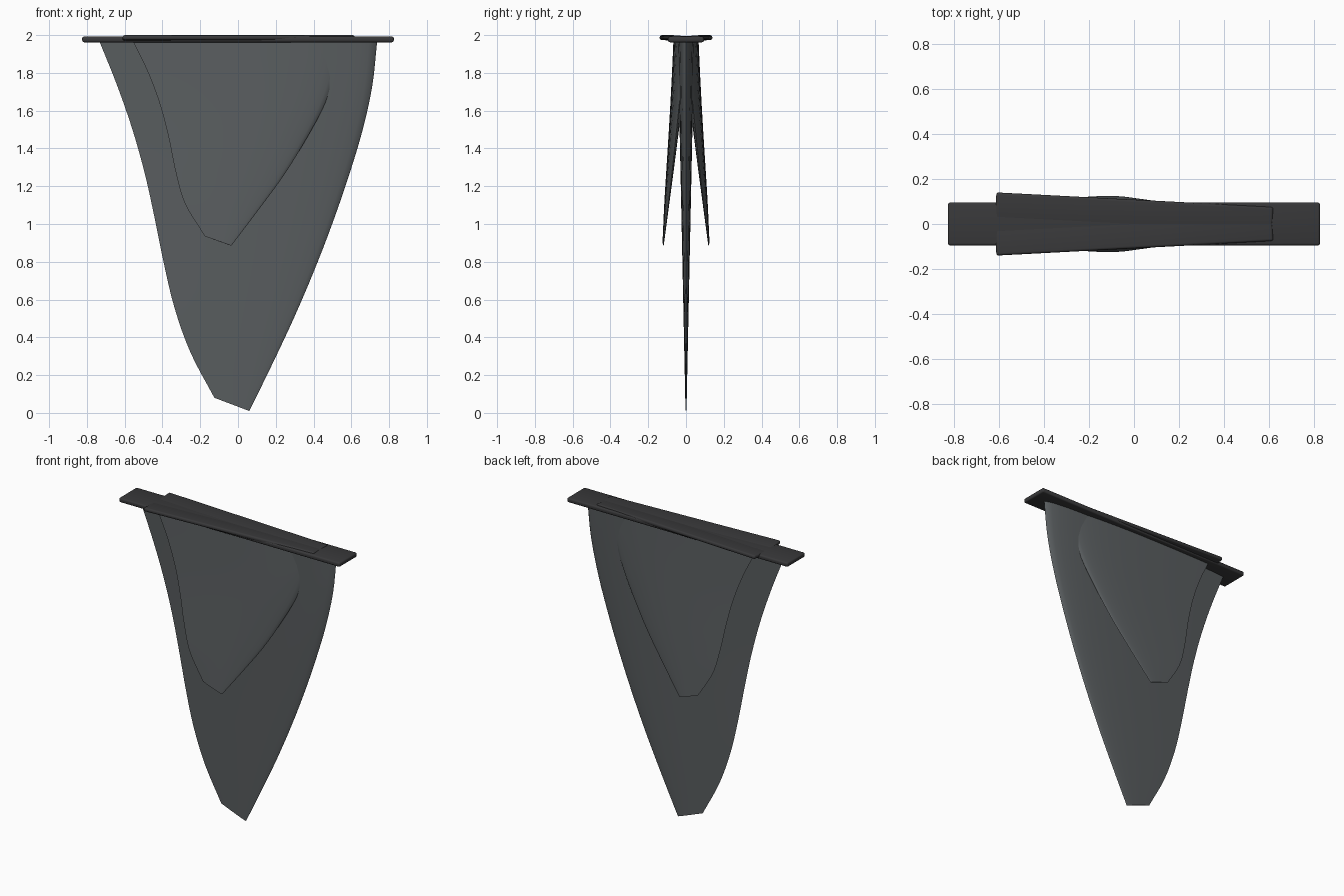
import bpy, bmesh, math
from mathutils import Matrix, Vector

if "Cube" in bpy.data.objects:
    bpy.data.objects.remove(bpy.data.objects["Cube"])


def material(name, color):
    m = bpy.data.materials.new(name)
    m.diffuse_color = color
    m.use_nodes = True
    m.node_tree.nodes["Principled BSDF"].inputs["Base Color"].default_value = m.diffuse_color
    return m


fin_mat = material("fin_grey", (0.10, 0.11, 0.115, 0.9))
base_mat = material("base_dark", (0.04, 0.04, 0.042, 1))


def spline(vals, t):
    # smooth curve through evenly spaced values
    n = len(vals) - 1
    i = min(int(t * n), n - 1)
    u = t * n - i
    p1, p2 = vals[i], vals[i + 1]
    p0 = vals[i - 1] if i > 0 else 2 * p1 - p2
    p3 = vals[i + 2] if i + 2 <= n else 2 * p2 - p1
    return 0.5 * (2 * p1 + (p2 - p0) * u + (2 * p0 - 5 * p1 + 4 * p2 - p3) * u ** 2
                  + (3 * p1 - p0 - 3 * p2 + p3) * u ** 3)


def foil(s):
    # half thickness along the chord, 1 at its thickest
    return 10 * (0.2969 * math.sqrt(s) - 0.126 * s - 0.3516 * s ** 2
                 + 0.2843 * s ** 3 - 0.1036 * s ** 4)


def finish(bm, name, mat, matrix, angle):
    bmesh.ops.recalc_face_normals(bm, faces=bm.faces)
    me = bpy.data.meshes.new(name)
    bm.to_mesh(me)
    bm.free()
    me.transform(matrix)
    me.materials.append(mat)
    ob = bpy.data.objects.new(name, me)
    bpy.context.collection.objects.link(ob)
    bpy.ops.object.select_all(action='DESELECT')
    ob.select_set(True)
    bpy.context.view_layer.objects.active = ob
    bpy.ops.object.shade_smooth_by_angle(angle=math.radians(angle))
    return ob


def make_fin(name, lead, trail, lead_drop, trail_drop, thick, matrix, rows=32, cols=18):
    # loft foil sections from the root (z = 0) down to the slanted tip
    bm = bmesh.new()
    rings = []
    for r in range(rows + 1):
        t = r / rows
        a = Vector((spline(lead, t), 0, -lead_drop * t))
        b = Vector((spline(trail, t), 0, -trail_drop * t))
        h = thick * (1 - t) + 0.003 * t
        ss = [(1 - math.cos(math.pi * k / cols)) / 2 for k in range(cols + 1)]
        loop = [(s, 1) for s in ss] + [(s, -1) for s in ss[-2:0:-1]]
        rings.append([bm.verts.new(a.lerp(b, s) + Vector((0, side * h * foil(s) if s < 1 else 0, 0)))
                      for s, side in loop])
    n = len(rings[0])
    for p, q in zip(rings, rings[1:]):
        for k in range(n):
            bm.faces.new((p[k], p[(k + 1) % n], q[(k + 1) % n], q[k]))
    bm.faces.new(rings[0])
    bm.faces.new(rings[-1])
    return finish(bm, name, fin_mat, matrix, 40)


def make_base(name, size, matrix):
    # mounting plate with softened edges
    bm = bmesh.new()
    bmesh.ops.create_cube(bm, size=1, matrix=Matrix.Diagonal((*size, 1)))
    bmesh.ops.bevel(bm, geom=bm.edges[:], offset=0.01, segments=3, profile=0.5, affect='EDGES')
    return finish(bm, name, base_mat, matrix, 35)


# Centre fin and its plate
make_fin("center_fin",
         [.737, .71, .655, .58, .495, .40, .295, .18, .06],
         [-.735, -.64, -.558, -.492, -.44, -.392, -.335, -.25, -.125],
         1.96, 1.89, 0.044, Matrix.Translation((0, 0, 1.97)))
make_base("center_base", (1.65, 0.19, 0.03), Matrix.Translation((0, 0, 1.977)))

# Side fins: splayed outward and toed in, one on each side
for side, label in ((1, "back"), (-1, "front")):
    place = (Matrix.Translation((0, side * 0.033, 1.982))
             @ Matrix.Rotation(math.radians(-3 * side), 4, 'Z')
             @ Matrix.Rotation(math.radians(4.4 * side), 4, 'X'))
    make_fin("side_fin_" + label,
             [.56, .52, .45, .35, .235, .10, -.04],
             [-.565, -.48, -.415, -.37, -.335, -.285, -.18],
             1.10, 1.05, 0.035, place)
    make_base("side_base_" + label, (1.23, 0.15, 0.025), place)
